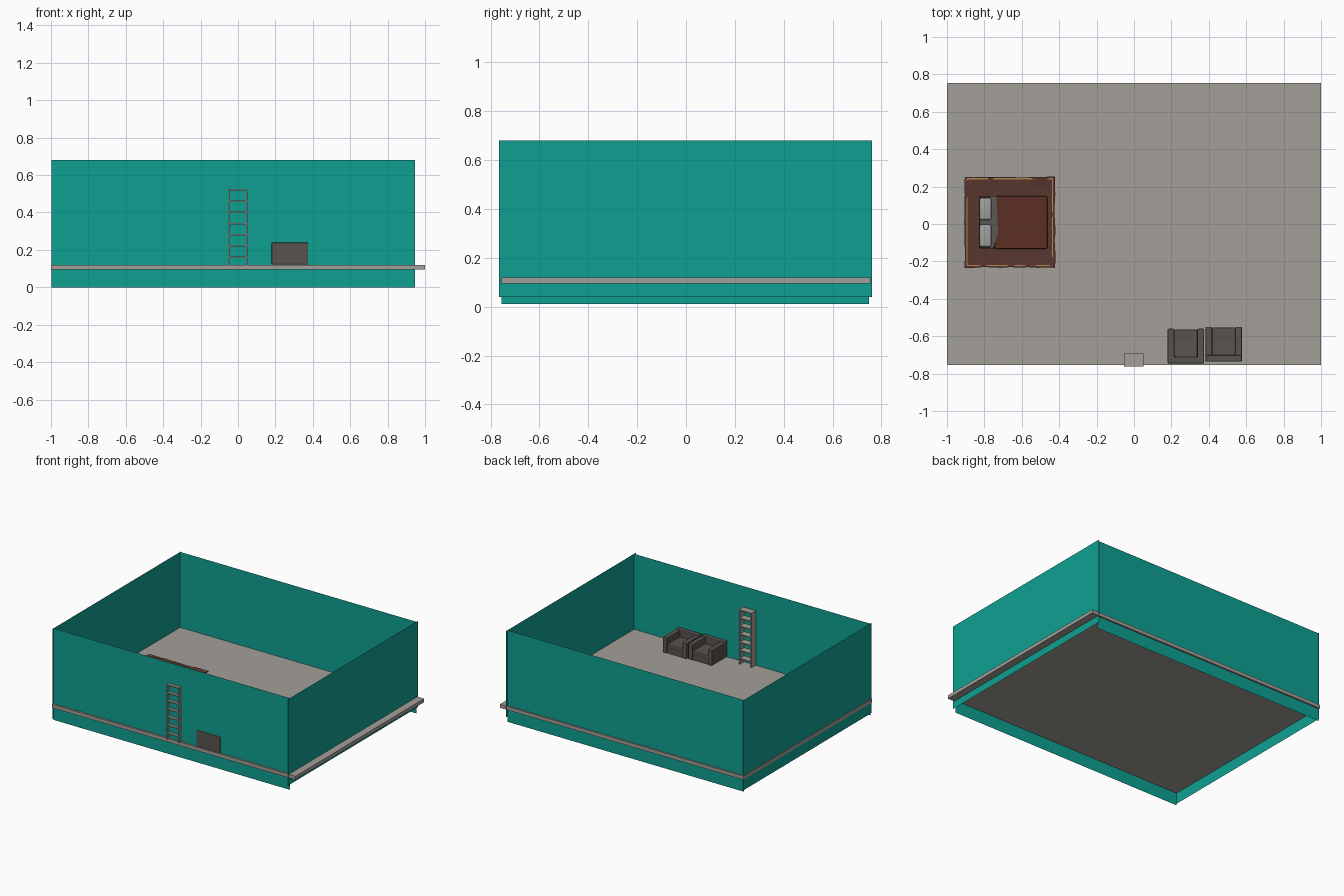
import bpy, bmesh, math, random
from mathutils import Vector

if "Cube" in bpy.data.objects:
    bpy.data.objects.remove(bpy.data.objects["Cube"])

random.seed(4)


def mat(name, r, g, b):
    m = bpy.data.materials.new(name)
    lin = [((c / 255 + 0.055) / 1.055) ** 2.4 if c > 10 else c / 255 / 12.92 for c in (r, g, b)]
    m.diffuse_color = (*lin, 1)
    m.use_nodes = True
    m.node_tree.nodes["Principled BSDF"].inputs["Base Color"].default_value = m.diffuse_color
    return m


TEAL = mat("teal_paint", 15, 160, 145)
STONE = mat("warm_grey", 164, 159, 152)
CHAIR = mat("charcoal_leather", 88, 84, 79)
RUG = mat("dark_brown_rug", 88, 54, 46)
GOLD = mat("gold_trim", 176, 134, 76)
DUVET = mat("brown_blanket", 92, 46, 36)
WOOD = mat("bed_wood", 66, 36, 28)
PILLOW = mat("pillow_grey", 160, 160, 160)
SHEET = mat("sheet_grey", 92, 88, 85)


def finish(name, bm, material):
    me = bpy.data.meshes.new(name)
    bm.to_mesh(me)
    bm.free()
    me.materials.append(material)
    ob = bpy.data.objects.new(name, me)
    bpy.context.collection.objects.link(ob)
    return ob


def box(name, material, x, y, z, bevel=0, segments=2):
    """Box from (min, max) ranges, optionally with rounded edges."""
    bm = bmesh.new()
    bmesh.ops.create_cube(bm, size=1)
    for v in bm.verts:
        v.co = Vector([(a + b) / 2 + c * (b - a) for (a, b), c in zip((x, y, z), v.co)])
    if bevel:
        bmesh.ops.bevel(bm, geom=bm.edges[:], offset=bevel, segments=segments,
                        profile=0.5, affect='EDGES')
    return finish(name, bm, material)


def sheet(name, material, corners):
    """Single flat panel."""
    bm = bmesh.new()
    bm.faces.new([bm.verts.new(c) for c in corners])
    return finish(name, bm, material)


# floor slab
box("floor_slab", STONE, (-1, 1), (-0.755, 0.755), (0.094, 0.12))

# paper-thin walls
for name, y in (("front_wall", -0.741), ("back_wall", 0.743)):
    sheet(name, TEAL, [(-0.997, y, 0), (0.945, y, 0), (0.945, y, 0.68), (-0.997, y, 0.68)])
for name, x, y0, y1, z in (("left_wall", -0.995, -0.755, 0.75, 0.012),
                           ("right_wall", 0.945, -0.766, 0.762, 0.04)):
    sheet(name, TEAL, [(x, y0, z), (x, y1, z), (x, y1, 0.68), (x, y0, 0.68)])

# ladder: two board rails and evenly spaced treads
for side, x in (("left", -0.054), ("right", 0.042)):
    box(f"ladder_{side}_rail", STONE, (x, x + 0.008), (-0.763, -0.692), (0.115, 0.525))
for i in range(7):
    z = 0.525 - 0.06 * i
    box(f"ladder_tread_{i + 1}", STONE, (-0.047, 0.043), (-0.763, -0.692), (z - 0.008, z))


# armchairs, open towards the back of the room
def armchair(tag, x0, y0):
    w, d, top = 0.195, 0.186, 0.24
    x1, y1 = x0 + w, y0 + d
    box(f"{tag}_base", CHAIR, (x0 + 0.004, x1 - 0.004), (y0 + 0.004, y1 - 0.008), (0.12, 0.165))
    box(f"{tag}_back", CHAIR, (x0, x1), (y0, y0 + 0.036), (0.12, top), 0.006)
    for side, a in (("left", x0), ("right", x1 - 0.036)):
        box(f"{tag}_{side}_arm", CHAIR, (a, a + 0.036), (y0 + 0.01, y1), (0.12, top - 0.004), 0.006)
    box(f"{tag}_seat_cushion", CHAIR, (x0 + 0.035, x1 - 0.035), (y0 + 0.034, y1 - 0.004),
        (0.16, 0.19), 0.007)


armchair("armchair_one", 0.18, -0.746)
armchair("armchair_two", 0.382, -0.736)

# rug with slightly wavy edges
bm = bmesh.new()
bmesh.ops.create_grid(bm, x_segments=10, y_segments=10, size=0.242)
for v in bm.verts:
    edge = max(abs(v.co.x), abs(v.co.y)) > 0.24
    v.co += Vector((-0.664, 0.01, 0.129))
    if edge:
        v.co += Vector((random.uniform(-.003, .003), random.uniform(-.003, .003),
                        random.uniform(0, .006)))
ext = bmesh.ops.extrude_face_region(bm, geom=bm.faces[:])
for v in ext["geom"]:
    if isinstance(v, bmesh.types.BMVert):
        v.co.z += 0.004
bmesh.ops.recalc_face_normals(bm, faces=bm.faces[:])
finish("rug", bm, RUG)

# gold border lines on the rug
rx, ry = (-0.892, -0.436), (-0.222, 0.242)
for k in (0, 1):
    box(f"rug_trim_x{k}", GOLD, (rx[k] - 0.003, rx[k] + 0.003), ry, (0.131, 0.136))
    box(f"rug_trim_y{k}", GOLD, rx, (ry[k] - 0.003, ry[k] + 0.003), (0.131, 0.136))

# bed: frame, mattress, blanket, folded sheet and pillows
box("bed_frame", WOOD, (-0.83, -0.465), (-0.13, 0.147), (0.13, 0.148))
box("mattress", SHEET, (-0.826, -0.47), (-0.126, 0.143), (0.148, 0.163), 0.005)
box("blanket", DUVET, (-0.745, -0.463), (-0.133, 0.149), (0.14, 0.168), 0.006)
bm = bmesh.new()
outline = [(-0.77, -0.133), (-0.755, -0.133), (-0.727, -0.05), (-0.735, 0.149), (-0.77, 0.149)]
lo = [bm.verts.new((x, y, 0.15)) for x, y in outline]
hi = [bm.verts.new((x, y, 0.171)) for x, y in outline]
bm.faces.new(lo)
bm.faces.new(hi)
for i in range(5):
    j = (i + 1) % 5
    bm.faces.new((lo[i], lo[j], hi[j], hi[i]))
bmesh.ops.recalc_face_normals(bm, faces=bm.faces[:])
finish("folded_sheet", bm, SHEET)
for i, y in enumerate((-0.122, 0.022)):
    p = box(f"pillow_{i + 1}", PILLOW, (-0.826, -0.763), (y, y + 0.118), (0.158, 0.182), 0.011, 3)
    for f in p.data.polygons:
        f.use_smooth = True
